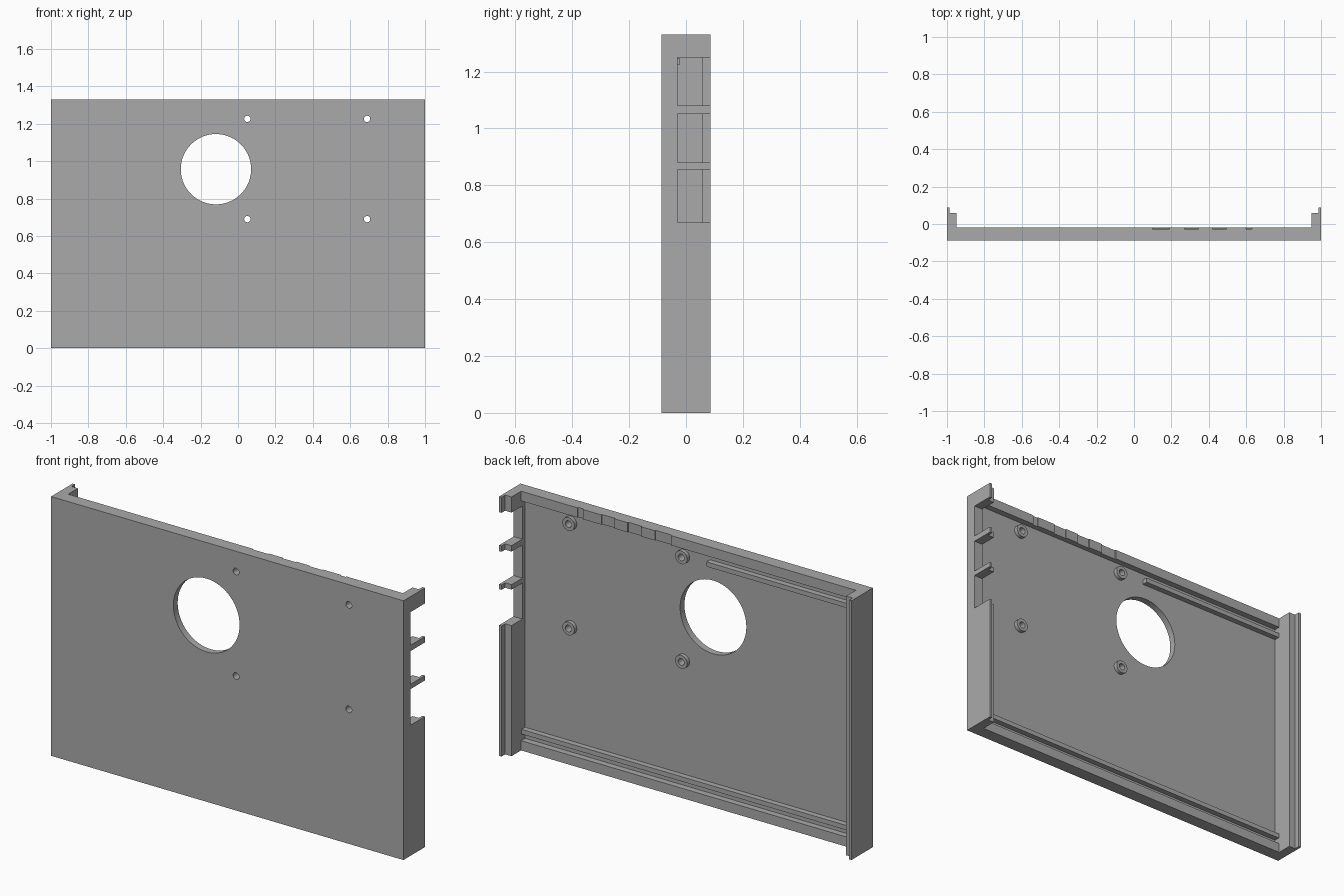
import bpy
import math
from mathutils import Vector

old = bpy.data.objects.get("Cube")
if old:
    bpy.data.objects.remove(old, do_unlink=True)

# Overall dimensions
TOP = 1.33
FRONT, BACK = -0.087, 0.087
FLOOR = -0.052      # inner face of the front panel
RIM = -0.02         # back face of the top and bottom rims
WALL = 0.95         # inner face of the side walls

grey = bpy.data.materials.new("plain grey")
grey.use_nodes = True
grey.diffuse_color = (0.4, 0.4, 0.4, 1)
grey.node_tree.nodes["Principled BSDF"].inputs["Base Color"].default_value = (0.4, 0.4, 0.4, 1)


def mesh_object(name, verts, faces):
    mesh = bpy.data.meshes.new(name)
    mesh.from_pydata(verts, [], faces)
    mesh.materials.append(grey)
    obj = bpy.data.objects.new(name, mesh)
    bpy.context.collection.objects.link(obj)
    return obj


def extrude(name, profile, start, end, place):
    """Prism: place(a, b, t) turns a profile point and a distance into x, y, z."""
    n = len(profile)
    verts = [place(a, b, t) for t in (start, end) for a, b in profile]
    faces = [tuple(range(n))[::-1], tuple(range(n, 2 * n))]
    faces += [(i, (i + 1) % n, n + (i + 1) % n, n + i) for i in range(n)]
    obj = mesh_object(name, verts, faces)
    # Make every prism face outward
    mesh = obj.data
    centre = sum((v.co for v in mesh.vertices), Vector()) / (2 * n)
    if mesh.polygons[0].normal.dot(mesh.polygons[0].center - centre) < 0:
        mesh.flip_normals()
    return obj


def box(name, x0, x1, y0, y1, z0, z1):
    corners = [(x0, y0), (x1, y0), (x1, y1), (x0, y1)]
    return extrude(name, corners, z0, z1, lambda a, b, t: (a, b, t))


def rod(name, x, z, radius, y0, y1, sides):
    ring = [(x + radius * math.cos(math.tau * i / sides),
             z + radius * math.sin(math.tau * i / sides)) for i in range(sides)]
    return extrude(name, ring, y0, y1, lambda a, b, t: (a, t, b))


def cut(target, cutters):
    bpy.context.view_layer.objects.active = target
    for cutter in cutters:
        cutter.hide_render = True
        mod = target.modifiers.new("cut", "BOOLEAN")
        mod.operation = "DIFFERENCE"
        mod.solver = "EXACT"
        mod.object = cutter
        bpy.ops.object.modifier_apply(modifier=mod.name)
        bpy.data.objects.remove(cutter, do_unlink=True)


def smooth(obj):
    bpy.ops.object.select_all(action="DESELECT")
    obj.select_set(True)
    bpy.context.view_layer.objects.active = obj
    bpy.ops.object.shade_smooth_by_angle(angle=math.radians(30))


# Front panel with the large round opening and four screw holes
screws = [(x, z) for x in (0.05, 0.69) for z in (0.69, 1.226)]
panel = box("front_panel", -1, 1, FRONT, FLOOR, 0, TOP)
holes = [rod("hole_cutter", -0.118, 0.957, 0.188, -0.2, 0.1, 72)]
holes += [rod("hole_cutter", x, z, 0.017, -0.2, 0.1, 24) for x, z in screws]
cut(panel, holes)
smooth(panel)

# Hollow standoffs behind the screw holes
for i, (x, z) in enumerate(screws):
    boss = rod(f"standoff_{i + 1}", x, z, 0.034, FLOOR, -0.032, 32)
    cut(boss, [rod("hole_cutter", x, z, 0.017, -0.2, 0.1, 24)])
    smooth(boss)

# Bottom and top rims, the top one with shallow port recesses
box("bottom_rim", -WALL, WALL, FLOOR, RIM, 0, 0.05)
top_rim = box("top_rim", -WALL, WALL, FLOOR, RIM, TOP - 0.05, TOP)
cut(top_rim, [box("recess_cutter", a, b, -0.026, 0.1, 1.2, 1.4)
              for a, b in ((0.1, 0.19), (0.27, 0.345), (0.42, 0.495), (0.6, 0.63))])

# Rails that form panel slots next to the rims
box("bottom_rail", -WALL, WALL, FLOOR, -0.023, 0.083, 0.107)
box("top_rail", -WALL, -0.1, FLOOR, -0.023, 1.223, 1.247)

# Side walls with a thin stepped outer lip
for side, name in ((-1, "right_wall"), (1, "left_wall")):
    step = [(WALL, FLOOR), (1, FLOOR), (1, BACK), (0.986, BACK), (0.986, 0.058), (WALL, 0.058)]
    wall = extrude(name, step, 0, TOP, lambda a, b, t: (side * a, b, t))
    if side == 1:
        # Three connector openings, open toward the back
        cut(wall, [box("port_cutter", 0.9, 1.1, -0.03, 0.2, a, b)
                   for a, b in ((0.67, 0.855), (0.88, 1.05), (1.08, 1.25))])
